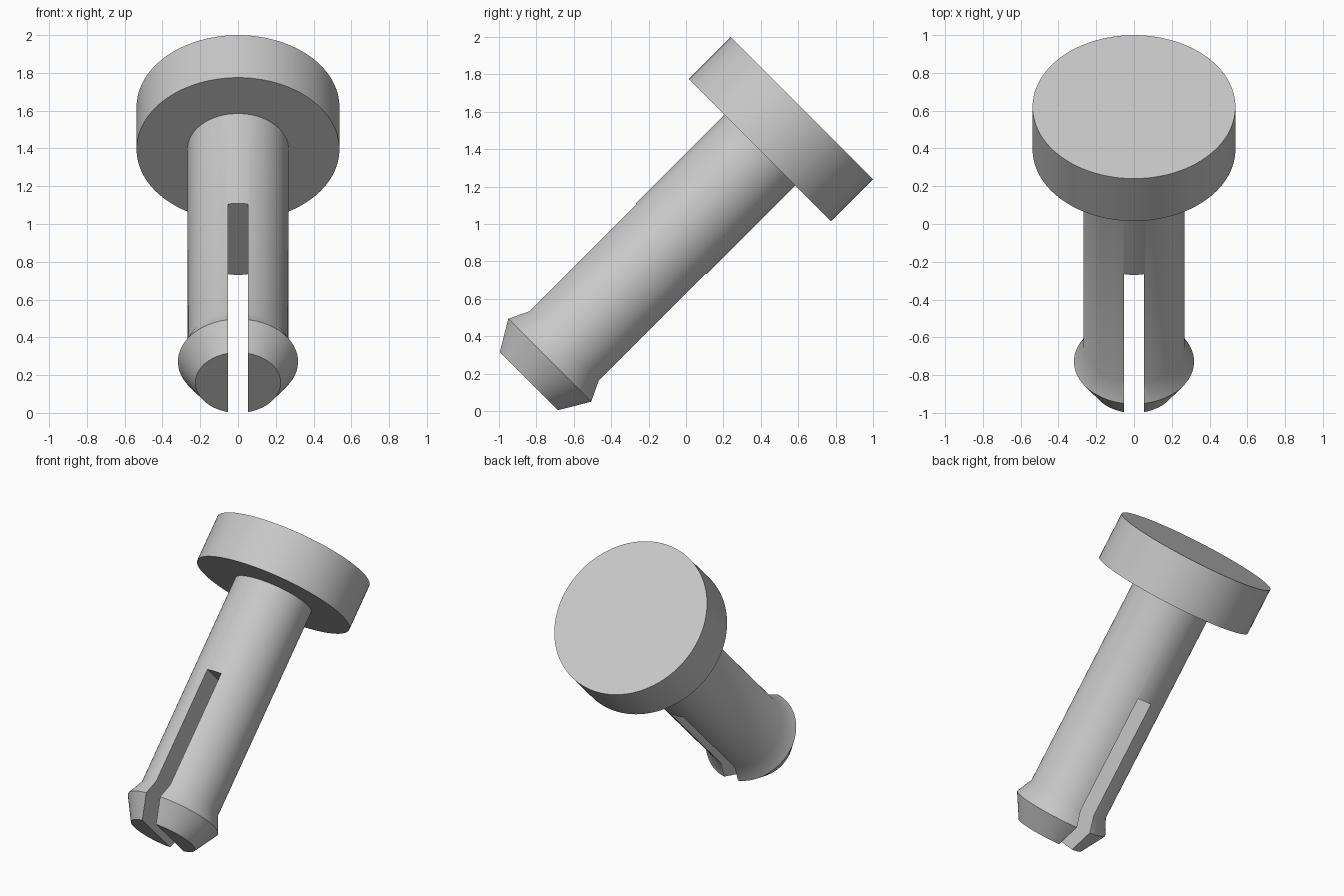
import bpy
import bmesh
import math
from mathutils import Matrix, Vector

cube = bpy.data.objects.get("Cube")
if cube:
    bpy.data.objects.remove(cube, do_unlink=True)

SEGMENTS = 96
# The pin leans 45 degrees, its axis running up and back
PLACE = Matrix.Translation((0, -0.5, 0.5)) @ Matrix.Rotation(math.radians(-45), 4, "X")

grey = bpy.data.materials.new("plain_grey")
grey.use_nodes = True
grey.diffuse_color = (0.58, 0.58, 0.58, 1)
grey.node_tree.nodes["Principled BSDF"].inputs["Base Color"].default_value = grey.diffuse_color


def add_object(name, bm):
    bmesh.ops.recalc_face_normals(bm, faces=bm.faces)
    mesh = bpy.data.meshes.new(name)
    bm.to_mesh(mesh)
    bm.free()
    mesh.materials.append(grey)
    obj = bpy.data.objects.new(name, mesh)
    bpy.context.collection.objects.link(obj)
    obj.matrix_world = PLACE
    return obj


def turned(name, profile):
    """Closed solid of revolution from (radius, height) pairs."""
    bm = bmesh.new()
    rings = []
    for r, h in profile:
        angles = [math.tau * i / SEGMENTS for i in range(SEGMENTS)]
        rings.append([bm.verts.new((r * math.cos(a), r * math.sin(a), h)) for a in angles])
    for low, high in zip(rings, rings[1:]):
        for i in range(SEGMENTS):
            j = (i + 1) % SEGMENTS
            bm.faces.new((low[i], low[j], high[j], high[i]))
    bm.faces.new(rings[0])
    bm.faces.new(rings[-1])
    return add_object(name, bm)


def select_only(obj):
    bpy.ops.object.select_all(action="DESELECT")
    obj.select_set(True)
    bpy.context.view_layer.objects.active = obj


# Round head, and shaft with a barbed tip
head = turned("head", [(0.537, 1.266), (0.537, 1.584)])
shaft = turned("split_shaft", [(0.226, -0.481), (0.318, -0.323), (0.268, -0.216), (0.268, 1.3)])

# Slot that splits the lower shaft into two prongs
bm = bmesh.new()
bmesh.ops.create_cube(bm, size=1)
bmesh.ops.scale(bm, vec=Vector((0.108, 1, 1.594)), verts=bm.verts)
bmesh.ops.translate(bm, vec=Vector((0, 0, 0.594 - 0.797)), verts=bm.verts)
cutter = add_object("slot_cutter", bm)
cutter.hide_render = True

cut = shaft.modifiers.new("slot", "BOOLEAN")
cut.operation = "DIFFERENCE"
cut.solver = "EXACT"
cut.object = cutter
select_only(shaft)
bpy.ops.object.modifier_apply(modifier=cut.name)
bpy.data.objects.remove(cutter, do_unlink=True)

# Smooth sides with crisp rims
for obj in (head, shaft):
    select_only(obj)
    bpy.ops.object.shade_smooth_by_angle(angle=math.radians(30))
